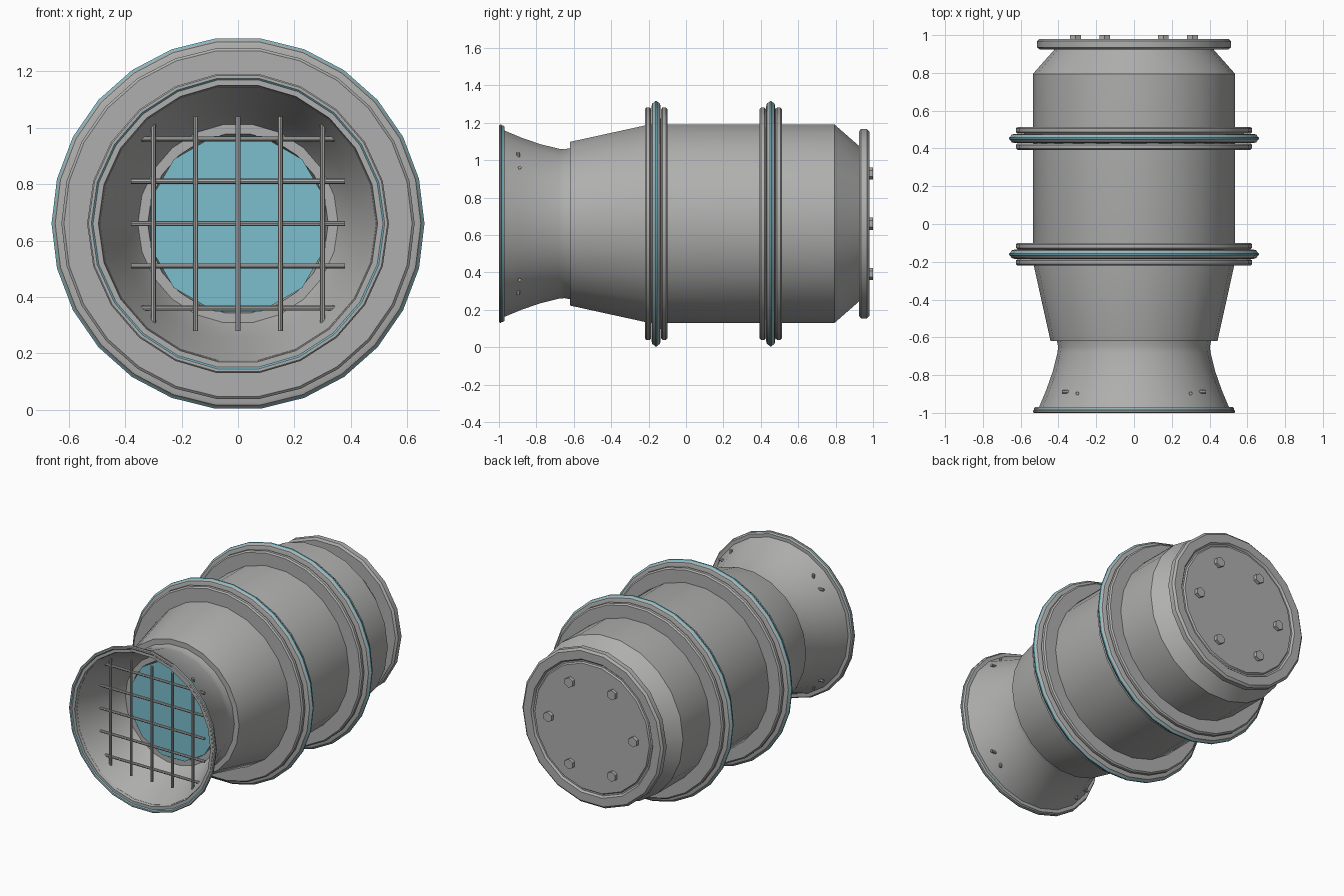
import bpy, bmesh, math
from mathutils import Matrix, Vector

cube = bpy.data.objects.get("Cube")
if cube:
    bpy.data.objects.remove(cube, do_unlink=True)

AXIS_Z = 0.66   # height of the thruster axis


def make_material(name, rgb):
    mat = bpy.data.materials.new(name)
    mat.use_nodes = True
    color = (*rgb, 1.0)
    mat.diffuse_color = color
    mat.node_tree.nodes["Principled BSDF"].inputs["Base Color"].default_value = color
    return mat


GREY = make_material("metal grey", (0.43, 0.43, 0.425))
CYAN = make_material("glow cyan", (0.20, 0.52, 0.61))


def finish(name, bm, mats, smooth=True):
    bmesh.ops.recalc_face_normals(bm, faces=bm.faces)
    mesh = bpy.data.meshes.new(name)
    bm.to_mesh(mesh)
    bm.free()
    for m in mats:
        mesh.materials.append(m)
    obj = bpy.data.objects.new(name, mesh)
    bpy.context.collection.objects.link(obj)
    if smooth:
        bpy.ops.object.select_all(action='DESELECT')
        obj.select_set(True)
        bpy.context.view_layer.objects.active = obj
        bpy.ops.object.shade_smooth_by_angle(angle=math.radians(30))
    return obj


def lathe(name, profile, sides, y=0.0, loop=False, mats=(GREY,), glow=(), phase=0.0):
    """Spin (radius, y) points round the long axis; glow lists cyan segments."""
    bm = bmesh.new()
    rings = []
    for r, py in profile:
        angles = [2 * math.pi * (i + phase) / sides for i in range(sides)]
        rings.append([bm.verts.new((r * math.cos(a), y + py, AXIS_Z + r * math.sin(a)))
                      for a in angles])
    count = len(rings) if loop else len(rings) - 1
    for s in range(count):
        a, b = rings[s], rings[(s + 1) % len(rings)]
        for i in range(sides):
            j = (i + 1) % sides
            face = bm.faces.new((a[i], a[j], b[j], b[i]))
            face.material_index = 1 if s in glow else 0
    if not loop:
        bm.faces.new(rings[0])
        bm.faces.new(rings[-1])
    return finish(name, bm, mats)


# Main casing: front cone, barrel and chamfered rear
lathe("casing", [(0.39, -0.62), (0.442, -0.62), (0.535, -0.2),
                 (0.535, 0.795), (0.42, 0.925)], 22)

# Flared nozzle, a shell with a lip at the throat
lathe("nozzle", [(0.505, -0.975), (0.465, -0.88), (0.43, -0.78), (0.405, -0.68),
                 (0.402, -0.65), (0.41, -0.61), (0.31, -0.61), (0.32, -0.665),
                 (0.355, -0.665), (0.375, -0.70), (0.41, -0.78), (0.45, -0.88),
                 (0.49, -0.975)], 22, loop=True)

# Nozzle rim with thin glowing lines
lathe("nozzle_rim", [(0.49, -0.97), (0.525, -0.97), (0.53, -0.978), (0.53, -0.984),
                     (0.535, -0.988), (0.535, -0.995), (0.53, -1.0), (0.52, -1.0),
                     (0.514, -0.994), (0.495, -0.994)], 22, loop=True,
      mats=(GREY, CYAN), glow=(2, 7))

# Glowing disc in the throat
lathe("glow_disc", [(0.322, -0.674), (0.322, -0.655)], 12, mats=(CYAN,), phase=0.5)

# Two clamp bands, each a pair of flanges round a glowing seam ring
for label, y in (("front", -0.16), ("rear", 0.453)):
    for side, s in (("a", -1), ("b", 1)):
        lathe(f"{label}_flange_{side}",
              [(0.50, s * 0.06), (0.617, s * 0.06), (0.626, s * 0.052),
               (0.626, s * 0.034), (0.617, s * 0.026), (0.50, s * 0.026)],
              26, y, loop=True)
    lathe(f"{label}_seam_ring",
          [(0.50, -0.026), (0.635, -0.024), (0.648, -0.020), (0.655, -0.009),
           (0.661, -0.004), (0.661, 0.004), (0.655, 0.009), (0.648, 0.020),
           (0.635, 0.024), (0.50, 0.026)],
          26, y, loop=True, mats=(GREY, CYAN), glow=(3, 4, 5))

# Rear cover plate with a groove round its centre
lathe("rear_cover", [(0.40, 0.925), (0.50, 0.925), (0.514, 0.935), (0.514, 0.968),
                     (0.50, 0.98), (0.445, 0.98), (0.435, 0.968), (0.425, 0.968),
                     (0.418, 0.978)], 18)

# Rod helper shared by the bolts and the grille


def rod(name, centre, direction, radius, length, sides):
    bm = bmesh.new()
    turn = Vector(direction).to_track_quat('Z', 'Y').to_matrix().to_4x4()
    bmesh.ops.create_cone(bm, cap_ends=True, segments=sides, radius1=radius,
                          radius2=radius, depth=length,
                          matrix=Matrix.Translation(centre) @ turn)
    return finish(name, bm, (GREY,), smooth=sides > 6)


# Ring of hexagonal bolts
for i in range(6):
    a = math.radians(60 * i)
    rod(f"cover_bolt_{i + 1}", (0.31 * math.cos(a), 0.985, AXIS_Z + 0.31 * math.sin(a)),
        (0, 1, 0), 0.033, 0.03, 6)

# Crossed grille bars in the nozzle mouth
for i in range(-2, 3):
    d = 0.15 * i
    rod(f"grille_upright_{i + 3}", (d, -0.897, AXIS_Z), (0, 0, 1), 0.009, 0.76, 8)
    rod(f"grille_crossbar_{i + 3}", (0, -0.889, AXIS_Z + d), (1, 0, 0), 0.009, 0.76, 8)
